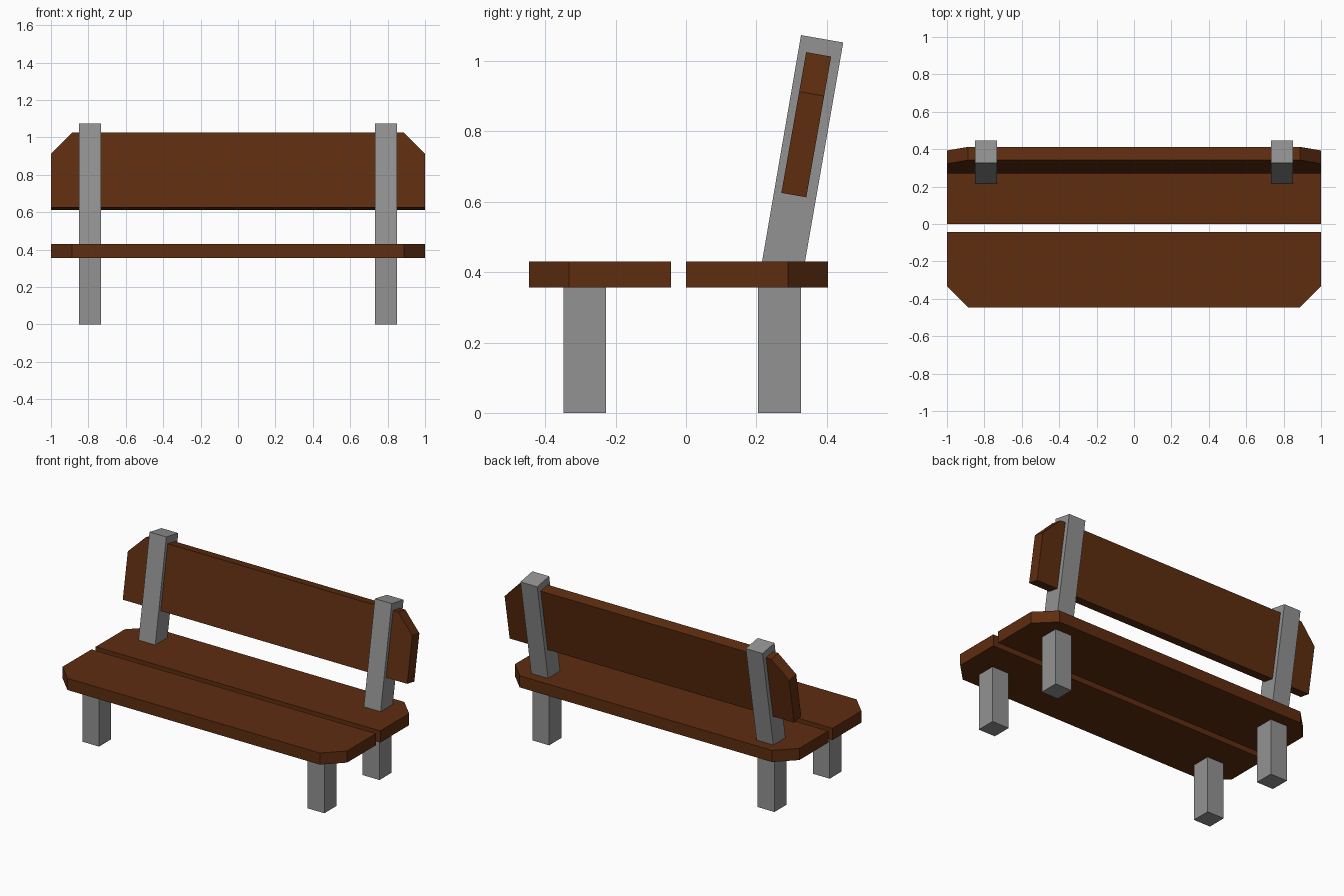
import bpy, bmesh, math
from mathutils import Matrix, Vector

if "Cube" in bpy.data.objects:
    bpy.data.objects.remove(bpy.data.objects["Cube"])


def material(name, rgb):
    m = bpy.data.materials.new(name)
    m.diffuse_color = (*rgb, 1)
    m.use_nodes = True
    m.node_tree.nodes["Principled BSDF"].inputs["Base Color"].default_value = m.diffuse_color
    return m


wood = material("brown wood", (0.112, 0.026, 0.005))
concrete = material("grey concrete", (0.29, 0.29, 0.29))


def prism(name, profile, depth, matrix, mat):
    """Extrude a 2D profile along local z, then place it with a matrix."""
    bm = bmesh.new()
    face = bm.faces.new([bm.verts.new((x, y, 0)) for x, y in profile])
    ext = bmesh.ops.extrude_face_region(bm, geom=[face])["geom"]
    bmesh.ops.translate(bm, vec=(0, 0, depth),
                        verts=[v for v in ext if isinstance(v, bmesh.types.BMVert)])
    bm.transform(matrix)
    bmesh.ops.recalc_face_normals(bm, faces=bm.faces)
    me = bpy.data.meshes.new(name)
    bm.to_mesh(me)
    bm.free()
    me.materials.append(mat)
    ob = bpy.data.objects.new(name, me)
    bpy.context.collection.objects.link(ob)
    return ob


# Plank outline: straight edge at y = 0, clipped corners at the far edge
W, C = 0.403, 0.113
plank = [(-1, 0), (1, 0), (1, W - C), (1 - C, W), (C - 1, W), (-1, W - C)]

# Seat planks, clipped corners facing outward
prism("seat_rear_plank", plank, 0.074, Matrix.Translation((0, 0, 0.356)), wood)
prism("seat_front_plank", plank, 0.074,
      Matrix.Translation((0, -0.043, 0.356)) @ Matrix.Diagonal((1, -1, 1, 1)), wood)

# Backrest plank, leaning back ten degrees
lean = math.radians(10)
prism("backrest_plank", [(x, y * 1.008) for x, y in plank], 0.072,
      Matrix.Translation((0, 0.342, 0.613)) @ Matrix.Rotation(math.radians(90) - lean, 4, 'X'), wood)

# Side profiles (y, z) of the supports, extruded along x
front_leg = [(-0.348, 0), (-0.227, 0), (-0.227, 0.37), (-0.348, 0.37)]
rear_post = [(0.205, 0), (0.327, 0), (0.327, 0.365),
             (0.447, 1.053), (0.327, 1.074), (0.205, 0.365)]
axes = Matrix(((0, 0, 1, 0), (1, 0, 0, 0), (0, 1, 0, 0), (0, 0, 0, 1)))
for side, x in (("left", -0.851), ("right", 0.733)):
    place = Matrix.Translation((x, 0, 0)) @ axes
    prism(f"front_leg_{side}", front_leg, 0.118, place, concrete)
    prism(f"rear_post_{side}", rear_post, 0.118, place, concrete)
